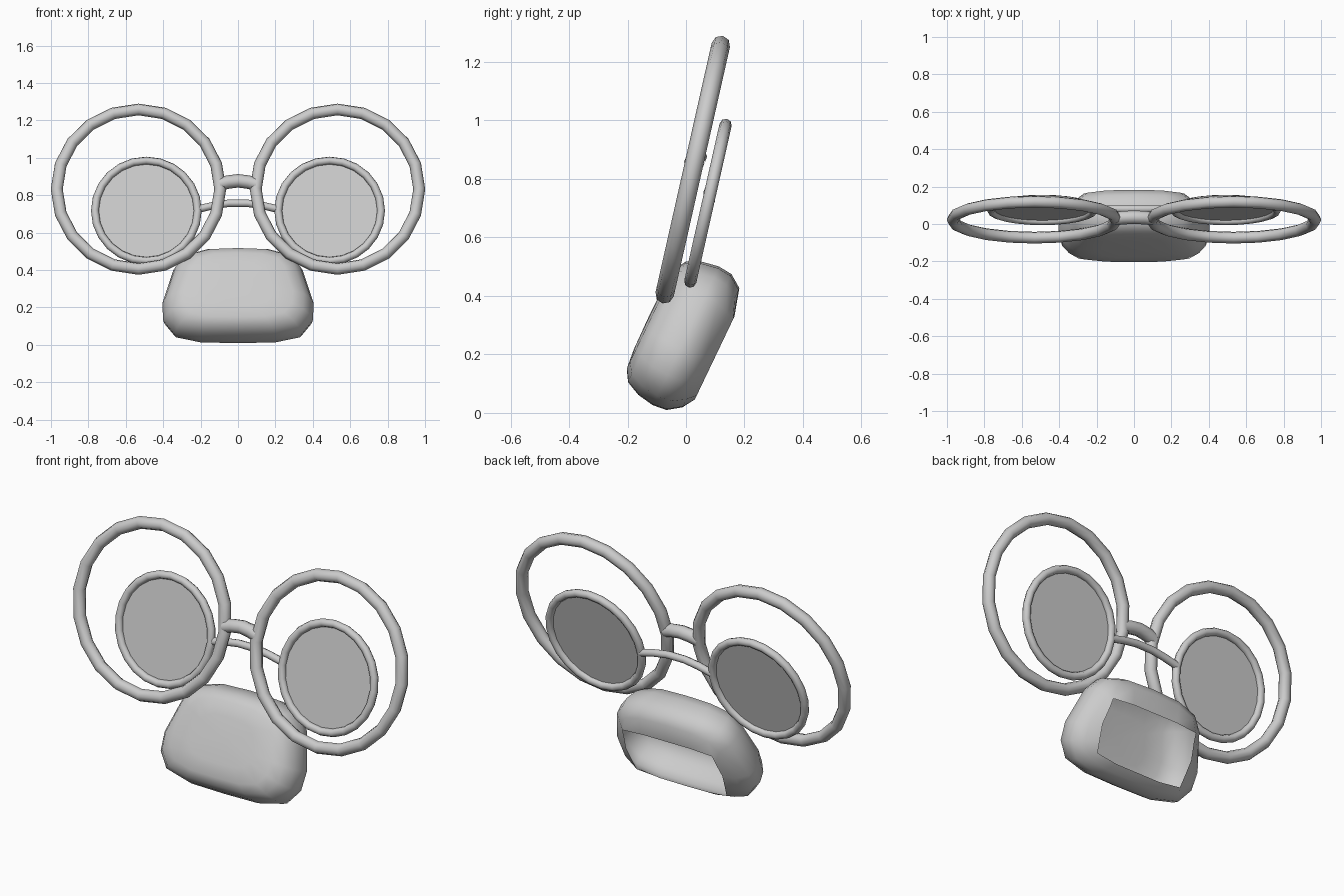
import bpy, bmesh, math
from mathutils import Vector

if "Cube" in bpy.data.objects:
    bpy.data.objects.remove(bpy.data.objects["Cube"])

TILT = math.radians(77.3)          # frames lean back at the top


def smooth(obj):
    obj.data.polygons.foreach_set("use_smooth", [True] * len(obj.data.polygons))


def ring(name, loc, major, minor, segs):
    bpy.ops.mesh.primitive_torus_add(major_segments=segs, minor_segments=8,
                                     major_radius=major, minor_radius=minor,
                                     location=loc, rotation=(TILT, 0, 0))
    bpy.context.object.name = name
    smooth(bpy.context.object)


def tube(name, points, radius):
    cu = bpy.data.curves.new(name, 'CURVE')
    cu.dimensions = '3D'
    cu.bevel_depth = radius
    cu.bevel_resolution = 2
    sp = cu.splines.new('POLY')
    sp.points.add(len(points) - 1)
    for p, co in zip(sp.points, points):
        p.co = (*co, 1)
    sp.use_smooth = True
    obj = bpy.data.objects.new(name, cu)
    bpy.context.collection.objects.link(obj)
    bpy.ops.object.select_all(action='DESELECT')
    obj.select_set(True)
    bpy.context.view_layer.objects.active = obj
    bpy.ops.object.convert(target='MESH')
    smooth(bpy.context.object)


# Large front rings, small rear frames and their lenses
for side, s in (("left", -1), ("right", 1)):
    ring("large_ring_" + side, (s * 0.532, 0.023, 0.832), 0.437, 0.032, 20)
    ring("small_frame_" + side, (s * 0.49, 0.075, 0.717), 0.275, 0.021, 24)
    bpy.ops.mesh.primitive_circle_add(vertices=24, radius=0.275, fill_type='NGON',
                                      location=(s * 0.49, 0.075, 0.717),
                                      rotation=(TILT, 0, 0))
    bpy.context.object.name = "lens_" + side

# Arched bridges
tube("large_bridge", [(-0.1, 0.029, 0.858), (-0.055, 0.034, 0.87), (0, 0.036, 0.877),
                      (0.055, 0.034, 0.87), (0.1, 0.029, 0.858)], 0.036)
tube("small_bridge", [(-0.215, 0.08, 0.725), (-0.13, 0.08, 0.745), (-0.05, 0.08, 0.757),
                      (0.05, 0.08, 0.757), (0.13, 0.08, 0.745), (0.215, 0.08, 0.725)], 0.02)

# Nose: rounded shell lofted front to back, open at the rear
body = [(0, .262), (.17, .255), (.29, .22), (.345, .15), (.405, -.05),
        (.40, -.15), (.34, -.23), (.2, -.262), (0, -.265)]
hole = [(0, .13), (.14, .13), (.27, .12), (.275, .07), (.29, -.02),
        (.28, -.1), (.27, -.17), (.14, -.185), (0, -.185)]
up, back, mid = Vector((0, .43, .90)), Vector((0, .90, -.43)), Vector((0, 0, .265))


def section(half, scale, depth):
    full = half + [(-x, u) for x, u in half[-2:0:-1]]
    return [mid + Vector((x * scale, 0, 0)) + up * u * scale + back * depth
            for x, u in full]


rings = [section(body, s, d) for s, d in
         ((.45, -.141), (.72, -.134), (.87, -.11), (.96, -.06),
          (1, 0), (.98, .05), (.86, .095))] + [section(hole, 1, .122)]
bm = bmesh.new()
loops = [[bm.verts.new(p) for p in r] for r in rings]
tip = bm.verts.new(mid + back * -.143)
n = len(loops[0])
for i in range(n):
    j = (i + 1) % n
    bm.faces.new((tip, loops[0][i], loops[0][j]))
    for a, b in zip(loops, loops[1:]):
        bm.faces.new((a[i], b[i], b[j], a[j]))
bmesh.ops.recalc_face_normals(bm, faces=bm.faces)
if tip.link_faces[0].normal.dot(back) > 0:
    bmesh.ops.reverse_faces(bm, faces=bm.faces)
me = bpy.data.meshes.new("nose")
bm.to_mesh(me)
bm.free()
nose = bpy.data.objects.new("nose", me)
bpy.context.collection.objects.link(nose)
smooth(nose)
